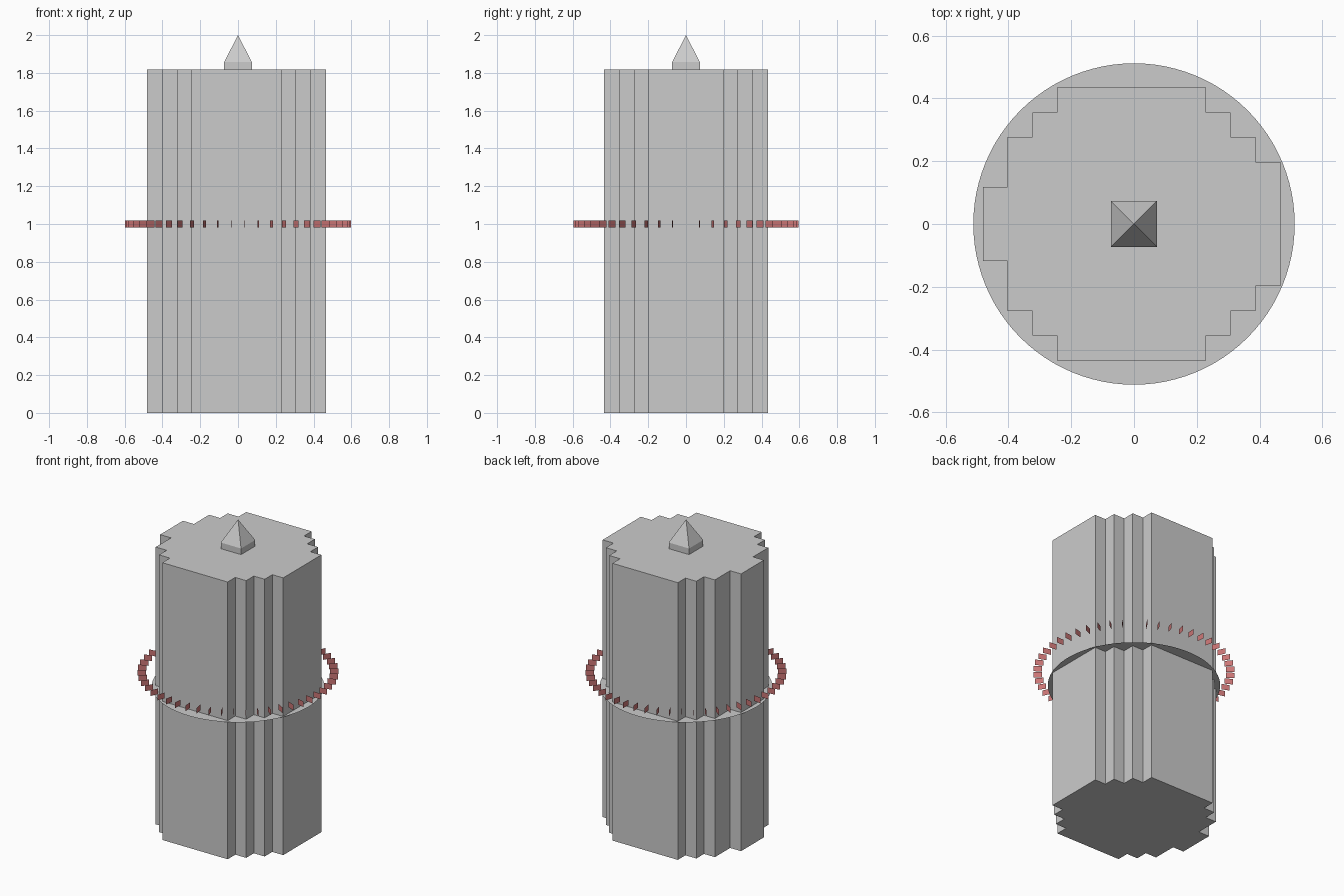
import bpy, bmesh, math

cube = bpy.data.objects.get("Cube")
if cube:
    bpy.data.objects.remove(cube, do_unlink=True)


def material(name, rgb):
    m = bpy.data.materials.new(name)
    m.use_nodes = True
    m.diffuse_color = (*rgb, 1)
    m.node_tree.nodes["Principled BSDF"].inputs["Base Color"].default_value = (*rgb, 1)
    return m


def finish(name, bm, mat):
    me = bpy.data.meshes.new(name)
    bm.to_mesh(me)
    bm.free()
    me.materials.append(mat)
    ob = bpy.data.objects.new(name, me)
    bpy.context.collection.objects.link(ob)
    return ob


grey = material("stone grey", (0.6, 0.6, 0.6))
red = material("dull red", (0.6, 0.18, 0.18))

STEP = 0.079          # size of one stair step in the plan
TOP = 23 * STEP       # tower height

# Tower: stepped plan, half of it listed in steps and mirrored front to back
half = [(6.5, 2.5), (5.5, 2.5), (5.5, 3.5), (4.5, 3.5), (4.5, 4.5), (3.5, 4.5),
        (3.5, 5.5), (-2.5, 5.5), (-2.5, 4.5), (-3.5, 4.5), (-3.5, 3.5),
        (-4.5, 3.5), (-4.5, 1.5), (-5.5, 1.5)]
plan = half + [(x, -y) for x, y in reversed(half)]
bm = bmesh.new()
base = bm.faces.new([bm.verts.new(((x - 0.6) * STEP, y * STEP, 0)) for x, y in plan])
ext = bmesh.ops.extrude_face_region(bm, geom=[base], use_keep_orig=True)
bmesh.ops.translate(bm, vec=(0, 0, TOP),
                    verts=[v for v in ext["geom"] if isinstance(v, bmesh.types.BMVert)])
bmesh.ops.recalc_face_normals(bm, faces=bm.faces)
finish("tower", bm, grey)

# Thin round ledge halfway up the tower
bm = bmesh.new()
bmesh.ops.create_circle(bm, cap_ends=True, segments=96, radius=0.512)
bmesh.ops.translate(bm, vec=(0, 0, TOP / 2), verts=bm.verts)
finish("ledge_disc", bm, grey)

# Spire: square block with a pyramid roof
W, EAVE = 0.0735, 1.857
bm = bmesh.new()
corners = [(-W, -W), (W, -W), (W, W), (-W, W)]
low = [bm.verts.new((x, y, TOP)) for x, y in corners]
mid = [bm.verts.new((x, y, EAVE)) for x, y in corners]
tip = bm.verts.new((0, 0, 2))
bm.faces.new(low[::-1])
for i in range(4):
    j = (i + 1) % 4
    bm.faces.new((low[i], low[j], mid[j], mid[i]))
    bm.faces.new((mid[i], mid[j], tip))
finish("spire", bm, grey)

# Floating ring of flat square plates standing on radial planes
COUNT, INNER, OUTER, HALF_H = 50, 0.547, 0.598, 0.0185
bm = bmesh.new()
for i in range(COUNT):
    a = math.tau * i / COUNT
    c, s = math.cos(a), math.sin(a)
    bm.faces.new([bm.verts.new((r * c, r * s, 1 + dz * HALF_H))
                  for r, dz in ((INNER, -1), (OUTER, -1), (OUTER, 1), (INNER, 1))])
finish("plate_ring", bm, red)
